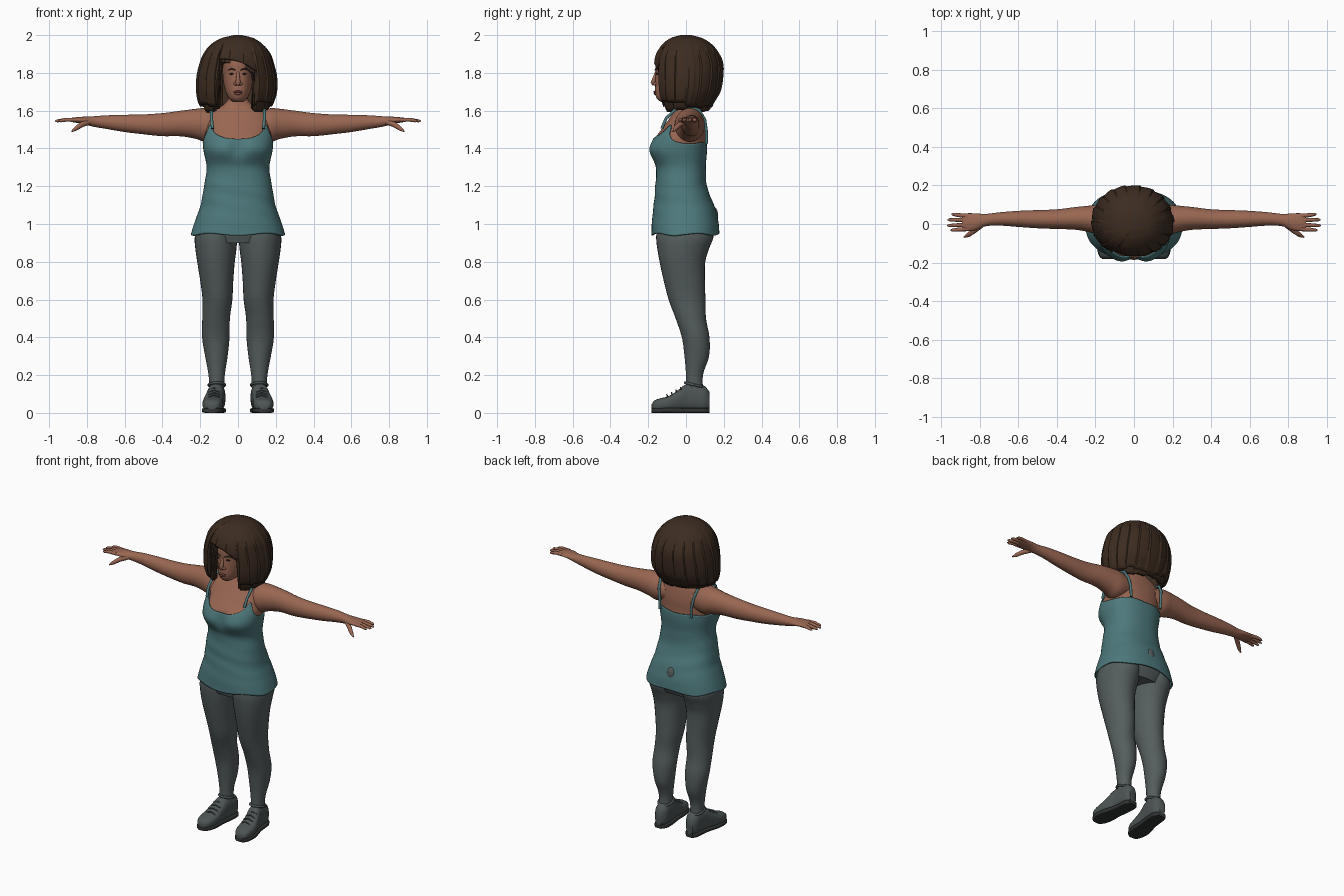
import bpy, bmesh, math, random
from mathutils import Vector

random.seed(4)
if "Cube" in bpy.data.objects:
    bpy.data.objects.remove(bpy.data.objects["Cube"])


def material(name, rgb):
    m = bpy.data.materials.new(name)
    m.use_nodes = True
    m.diffuse_color = (*rgb, 1)
    m.node_tree.nodes["Principled BSDF"].inputs["Base Color"].default_value = (*rgb, 1)
    return m


SKIN = material("warm brown skin", (0.32, 0.135, 0.085))
TEAL = material("teal fabric", (0.075, 0.19, 0.20))
GREY = material("grey leggings", (0.09, 0.11, 0.11))
SHOE = material("dark grey shoe", (0.075, 0.09, 0.09))
SOLE = material("sole black", (0.03, 0.034, 0.034))
HAIR = material("dark brown hair", (0.045, 0.025, 0.015))
LIPS = material("lip red brown", (0.22, 0.07, 0.055))
EYES = material("eye dark", (0.04, 0.022, 0.016))


def sample(rows, t):
    """Smooth interpolation of table rows keyed on their first column."""
    t = min(max(t, rows[0][0]), rows[-1][0])
    i = max(k for k in range(len(rows) - 1) if rows[k][0] <= t)
    a, b = rows[i], rows[i + 1]
    p, q = rows[max(i - 1, 0)], rows[min(i + 2, len(rows) - 1)]
    h = b[0] - a[0]
    s = (t - a[0]) / h
    out = []
    for c in range(1, len(a)):
        ma = (b[c] - p[c]) / (b[0] - p[0]) * h
        mb = (q[c] - a[c]) / (q[0] - a[0]) * h
        out.append(a[c] * (1 - s) ** 2 * (1 + 2 * s) + b[c] * s * s * (3 - 2 * s)
                   + ma * s * (1 - s) ** 2 - mb * s * s * (1 - s))
    return out


def section(rows, t, ang, power=2, grow=0):
    """Point on the rounded cross-section at t; angle runs from +first to +second axis."""
    a0, a1, b0, b1 = sample(rows, t)
    c, s = math.cos(ang), math.sin(ang)
    return ((a0 + a1) / 2 + ((a1 - a0) / 2 + grow) * math.copysign(abs(c) ** (2 / power), c),
            (b0 + b1) / 2 + ((b1 - b0) / 2 + grow) * math.copysign(abs(s) ** (2 / power), s))


def surface(name, point, mat, nu=32, nv=30, low=True, high=True, angle=50, thick=0):
    """Closed-around surface from point(angle, v); optional end caps and thickness."""
    bm = bmesh.new()
    grid = [[bm.verts.new(point(2 * math.pi * j / nu, i / nv)) for j in range(nu)]
            for i in range(nv + 1)]
    for i in range(nv):
        for j in range(nu):
            k = (j + 1) % nu
            bm.faces.new((grid[i][j], grid[i][k], grid[i + 1][k], grid[i + 1][j]))
    if low:
        bm.faces.new(grid[0][::-1])
    if high:
        bm.faces.new(grid[-1])
    if low and high:
        bmesh.ops.recalc_face_normals(bm, faces=bm.faces)
    me = bpy.data.meshes.new(name)
    bm.to_mesh(me)
    bm.free()
    ob = bpy.data.objects.new(name, me)
    bpy.context.collection.objects.link(ob)
    finish(ob, mat, angle)
    if thick:
        mod = ob.modifiers.new("thickness", "SOLIDIFY")
        mod.thickness, mod.offset = thick, -1
    return ob


def finish(ob, mat, angle=50):
    ob.data.materials.append(mat)
    bpy.ops.object.select_all(action="DESELECT")
    ob.select_set(True)
    bpy.context.view_layer.objects.active = ob
    bpy.ops.object.shade_smooth_by_angle(angle=math.radians(angle))


def loft(name, rows, mat, axis="z", side=1, power=2, grow=0, **kw):
    def point(a, v):
        t = rows[0][0] + v * (rows[-1][0] - rows[0][0])
        p, q = section(rows, t, a, power, grow)
        x, y, z = {"z": (p, q, t), "x": (t, p, q), "y": (p, t, q)}[axis]
        return side * x, y, z
    return surface(name, point, mat, **kw)


def tube(name, pts, radii, mat):
    cu = bpy.data.curves.new(name, "CURVE")
    cu.dimensions, cu.bevel_depth, cu.bevel_resolution, cu.use_fill_caps = "3D", 1, 3, True
    sp = cu.splines.new("POLY")
    sp.points.add(len(pts) - 1)
    for b, p, r in zip(sp.points, pts, radii):
        b.co, b.radius = (*p, 1), r
    ob = bpy.data.objects.new(name, cu)
    bpy.context.collection.objects.link(ob)
    bpy.ops.object.select_all(action="DESELECT")
    ob.select_set(True)
    bpy.context.view_layer.objects.active = ob
    bpy.ops.object.convert(target="MESH")
    finish(bpy.context.object, mat, 60)


def blob(name, loc, size, mat):
    bpy.ops.mesh.primitive_uv_sphere_add(segments=20, ring_count=12, location=loc)
    ob = bpy.context.object
    ob.name, ob.scale = name, size
    finish(ob, mat, 60)


# Torso: one shared body profile drives both the skin and the tank top
half = [(0.94, .248, -.18, .175), (1.0, .23, -.178, .17), (1.05, .212, -.174, .16),
        (1.1, .195, -.168, .145), (1.2, .177, -.16, .108), (1.3, .163, -.157, .102),
        (1.39, .18, -.2, .108), (1.45, .184, -.177, .106), (1.5, .18, -.137, .106),
        (1.55, .178, -.1, .1), (1.6, .145, -.065, .09), (1.63, .085, -.045, .08),
        (1.66, .06, -.04, .07), (1.72, .055, -.04, .06)]
body = [(z, -w, w, y0, y1) for z, w, y0, y1 in half]


def torso(a, z, grow):
    x, y = section(body, z, a, 2.3, grow)
    if y < 0:
        y += .025 * math.exp(-(x / .045) ** 2 - ((z - 1.4) / .05) ** 2)
    return x, y, z


surface("torso_skin", lambda a, v: torso(a, 1.2 + .52 * v, -.006), SKIN, 64, 50)
neckline = [(0, 1.45), (20, 1.458), (40, 1.485), (52, 1.525), (66, 1.475),
            (85, 1.437), (110, 1.425), (150, 1.432), (180, 1.425)]


def tank(a, v):
    turn = math.degrees(abs(math.atan2(math.cos(a), -math.sin(a))))
    top = sample(neckline, turn)[0]
    hem = .945 + .006 * math.sin(5 * a)
    x, y, z = torso(a, hem + v * (top - hem), .003)
    fold = .003 * math.sin(z * 70 + 3 * math.cos(a)) * max(0, 1 - abs(z - 1.15) / .2)
    return x * (1 + fold), y * (1 + 3 * fold), z


surface("tank_top", tank, TEAL, 96, 60, low=False, high=False, thick=.008)

# Hips and the patch where the leggings show through the back
loft("leggings_hips", [(.9, -.2, .2, -.14, .125), (.96, -.222, .222, -.155, .148),
                       (1.05, -.195, .195, -.15, .14), (1.12, -.17, .17, -.13, .12)], GREY)
blob("leggings_seat_patch", (0, .147, 1.045), (.03, .023, .045), GREY)

leg = [(.1, .075, .15, .0, .092), (.2, .07, .156, .0, .09), (.3, .055, .174, -.008, .122),
       (.4, .045, .19, -.022, .124), (.5, .043, .189, -.055, .106), (.6, .03, .188, -.092, .103),
       (.7, .025, .2, -.118, .1), (.8, .017, .216, -.14, .102), (.87, .008, .226, -.152, .122),
       (.93, .004, .229, -.158, .145), (1.0, .004, .21, -.15, .14)]
arm = [(.09, -.05, .09, 1.46, 1.59), (.17, -.06, .1, 1.435, 1.613), (.22, -.045, .096, 1.45, 1.61),
       (.3, -.03, .088, 1.464, 1.6), (.4, -.026, .076, 1.465, 1.587), (.5, -.022, .072, 1.475, 1.58),
       (.6, -.015, .068, 1.487, 1.578), (.7, -.008, .06, 1.504, 1.575), (.77, -.012, .052, 1.516, 1.57),
       (.82, -.032, .055, 1.53, 1.568), (.87, -.037, .055, 1.538, 1.564), (.89, -.03, .048, 1.543, 1.56)]
shoe = [(-.182, .115, .16, .02, .045), (-.17, .1, .175, .012, .064), (-.14, .085, .186, .01, .076),
        (-.09, .078, .187, .01, .09), (-.04, .078, .175, .01, .122), (0, .073, .163, .01, .152),
        (.06, .067, .156, .01, .152), (.1, .07, .151, .01, .142), (.125, .09, .135, .02, .11)]
sole = [(y, x0 - .003, x1 + .003, 0, .026) for y, x0, x1, z0, z1 in shoe]

for side, label in ((1, "left"), (-1, "right")):
    def flip(*pts):
        return [(side * x, y, z) for x, y, z in pts]
    loft(label + "_legging", leg, GREY, side=side, nv=50)
    loft(label + "_arm", arm, SKIN, "x", side, nv=50)
    loft(label + "_shoe", shoe, SHOE, "y", side, power=2.6)
    loft(label + "_sole", sole, SOLE, "y", side, power=5)
    # Shoe collar and laces
    tube(label + "_shoe_collar", flip(*[(.112 + .043 * math.cos(k * math.pi / 8),
         .045 + .05 * math.sin(k * math.pi / 8), .148 - .012 * math.sin(k * math.pi / 8))
         for k in range(17)]), [.007] * 17, SHOE)
    for k in range(4):
        y, z = -.025 - .024 * k, .13 - .013 * k
        tube(label + "_lace", flip((.095, y, z - .008), (.126, y - .004, z + .004),
                                   (.157, y, z - .008)), [.004] * 3, SHOE)
    # Fingers and thumb
    for y0, y1, end in ((-.026, -.032, .95), (-.004, -.008, .968), (.02, .022, .965), (.042, .05, .945)):
        tube(label + "_finger", flip((.86, y0, 1.551), (.91, (y0 + y1) / 2, 1.552),
             (end - .01, y1, 1.546), (end, y1, 1.544)), [.011, .0105, .008, .003], SKIN)
    tube(label + "_thumb", flip((.79, -.005, 1.54), (.83, -.036, 1.525), (.86, -.058, 1.504),
         (.88, -.068, 1.49)), [.015, .014, .011, .004], SKIN)
    # Shoulder strap
    tube(label + "_strap", flip((.135, -.128, 1.505), (.14, -.105, 1.56), (.14, -.055, 1.607),
         (.138, .01, 1.622), (.134, .07, 1.604), (.125, .1, 1.55), (.115, .108, 1.49),
         (.112, .108, 1.425)), [.008] * 8, TEAL)
    # Eyes and brows
    blob(label + "_eye", (side * .033, -.151, 1.795), (.013, .008, .005), EYES)
    tube(label + "_brow", flip((.014, -.164, 1.815), (.035, -.159, 1.822), (.053, -.142, 1.815)),
         [.003, .004, .002], EYES)

# Head and face
loft("head", [(1.645, -.025, .025, -.13, -.04), (1.66, -.045, .045, -.152, .0),
              (1.69, -.062, .062, -.163, .05), (1.74, -.076, .076, -.163, .09),
              (1.8, -.082, .082, -.161, .11), (1.87, -.082, .082, -.155, .11),
              (1.93, -.06, .06, -.1, .08), (1.95, -.03, .03, -.05, .04)], SKIN, power=2.2)
tube("nose", [(0, -.157, 1.805), (0, -.166, 1.775), (0, -.174, 1.748), (0, -.17, 1.735)],
     [.007, .01, .014, .008], SKIN)
for s in (-1, 1):
    blob("nostril", (s * .014, -.163, 1.742), (.01, .012, .009), SKIN)
blob("upper_lip", (0, -.162, 1.7), (.025, .01, .006), LIPS)
blob("lower_lip", (0, -.161, 1.69), (.021, .01, .007), LIPS)

# Hair: layered locks with a side parting and an open front
hair = [(1.58, -.175, .15, -.12, .125), (1.64, -.21, .185, -.145, .15), (1.7, -.222, .203, -.165, .185),
        (1.78, -.22, .203, -.17, .2), (1.85, -.204, .187, -.168, .2), (1.9, -.184, .17, -.157, .18),
        (1.95, -.145, .13, -.125, .14), (1.985, -.085, .08, -.08, .085), (2.0, -.02, .02, -.03, .03)]


def hair_layer(name, scale, bottom, locks, thick):
    ends = [bottom + random.uniform(-.012, .025) for _ in range(locks)]

    def point(a, v):
        f = a / (2 * math.pi) * locks
        turn = math.degrees(math.atan2(math.cos(a), -math.sin(a)))
        end = ends[int(f) % locks]
        if -28 < turn < 28:
            end = 1.875 - .06 * ((turn + 22) / 50) ** 2
        z = end + (2.0 - end) * (1 - (1 - v) ** 1.3)
        step = scale - .035 * (f % 1) * min(1, (2.0 - z) / .08)
        if -18 < turn < 100:
            step += .02 * min(1, (2.0 - z) / .05)
        x, y = section(hair, z, a, 2.15)
        return x * step, y * step, 2.0 + (z - 2.0) * (1 if scale > .95 else .99) - (1 - scale) * .2
    surface(name, point, HAIR, 144, 24, low=False, angle=25, thick=thick)


hair_layer("hair_outer_locks", 1.0, 1.625, 18, .02)
hair_layer("hair_inner_locks", .9, 1.615, 13, .03)
